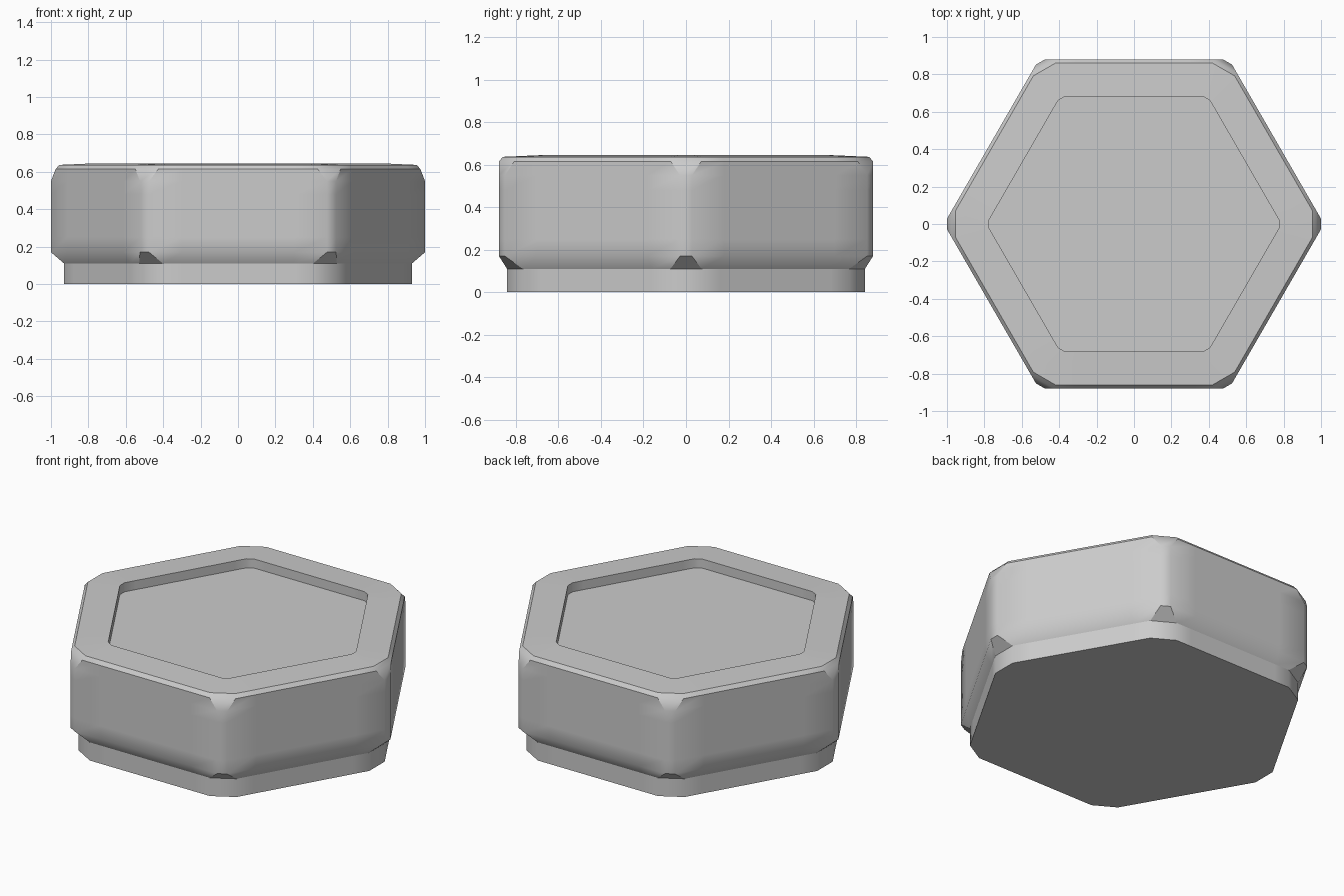
import bpy, bmesh, math

cube = bpy.data.objects.get("Cube")
if cube:
    bpy.data.objects.remove(cube, do_unlink=True)

gray = bpy.data.materials.new("light gray")
gray.use_nodes = True
gray.diffuse_color = (0.6, 0.6, 0.6, 1)
gray.node_tree.nodes["Principled BSDF"].inputs["Base Color"].default_value = (0.6, 0.6, 0.6, 1)

INSET = 0.3  # keeps the middle of each side flat shaded


def hex_ring(bm, apothem, corner, z):
    """Hexagon outline with its corners cut off at the given radius."""
    half = apothem / math.sqrt(3) - 2 * (apothem / math.cos(math.pi / 6) - corner)
    ring = []
    for k in range(6):
        a = math.radians(30 + 60 * k)
        for t in (-half, -INSET, INSET, half):
            ring.append(bm.verts.new((apothem * math.cos(a) - t * math.sin(a),
                                      apothem * math.sin(a) + t * math.cos(a), z)))
    return ring


def hex_part(name, profile, cap_bottom=False, cap_top=False):
    """Loft cut-corner hexagons (apothem, corner radius, height)."""
    bm = bmesh.new()
    rings = [hex_ring(bm, *p) for p in profile]
    for low, high in zip(rings, rings[1:]):
        for i in range(len(low)):
            j = (i + 1) % len(low)
            bm.faces.new((low[i], low[j], high[j], high[i]))
    if cap_bottom:
        bm.faces.new(rings[0][::-1])
    if cap_top:
        bm.faces.new(rings[-1])
    mesh = bpy.data.meshes.new(name)
    bm.to_mesh(mesh)
    bm.free()
    mesh.materials.append(gray)
    obj = bpy.data.objects.new(name, mesh)
    bpy.context.collection.objects.link(obj)
    bpy.ops.object.select_all(action='DESELECT')
    obj.select_set(True)
    bpy.context.view_layer.objects.active = obj
    bpy.ops.object.shade_smooth_by_angle(angle=math.radians(35))
    return obj


# Narrow foot
hex_part("foot", [(0.842, 0.93, 0), (0.842, 0.93, 0.11)], cap_bottom=True)

# Body with bevelled rim and a shallow recess in the top
body = hex_part("body", [
    (0.842, 0.93, 0.11), (0.88, 1.0, 0.17), (0.88, 1.0, 0.25), (0.88, 1.0, 0.48),
    (0.88, 1.0, 0.55), (0.88, 0.975, 0.615), (0.862, 0.955, 0.637),
    (0.682, 0.775, 0.645), (0.682, 0.775, 0.59)], cap_top=True)

# Crisp facets under the six corners
for face in body.data.polygons:
    if face.center.z < 0.16 and face.normal.z < -0.65:
        face.use_smooth = False
